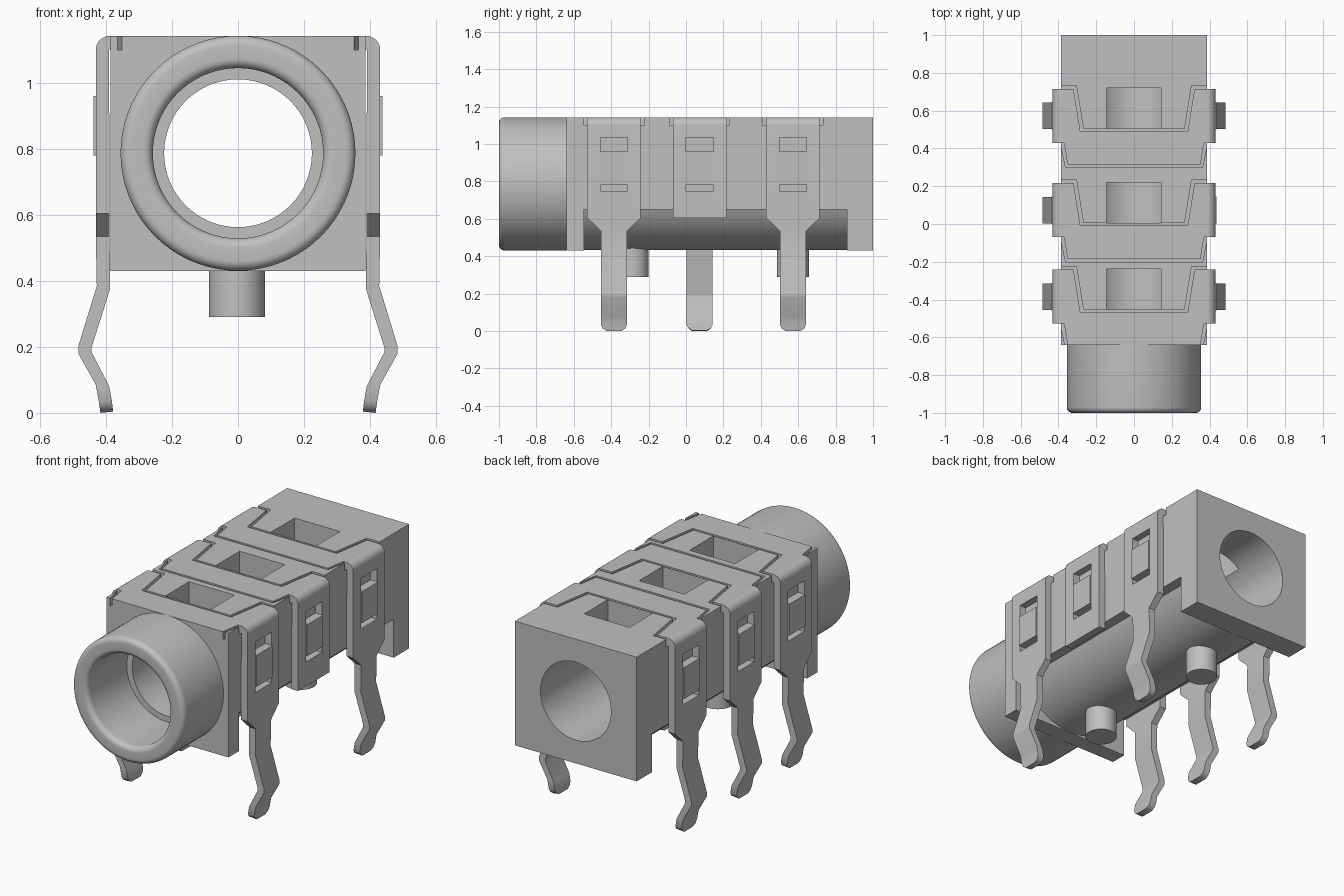
import bpy, bmesh, math
from mathutils import Matrix, Vector

old = bpy.data.objects.get("Cube")
if old:
    bpy.data.objects.remove(old, do_unlink=True)

grey = bpy.data.materials.new("light_grey")
grey.use_nodes = True
COL = (0.53, 0.53, 0.53, 1)
grey.diffuse_color = COL
bsdf = next(n for n in grey.node_tree.nodes if n.type == 'BSDF_PRINCIPLED')
bsdf.inputs["Base Color"].default_value = COL

AXIS_Z = 0.787            # height of the bore axis
TOP, BOTTOM = 1.143, 0.43
HALF = 0.387              # half width of the housing
CLIPS = {"front": -0.385, "middle": 0.073, "rear": 0.572}


def finish(name, bm):
    bmesh.ops.recalc_face_normals(bm, faces=bm.faces)
    me = bpy.data.meshes.new(name)
    bm.to_mesh(me)
    bm.free()
    me.materials.append(grey)
    ob = bpy.data.objects.new(name, me)
    bpy.context.collection.objects.link(ob)
    return ob


def activate(ob):
    bpy.ops.object.select_all(action='DESELECT')
    ob.select_set(True)
    bpy.context.view_layer.objects.active = ob


def smooth(ob):
    activate(ob)
    bpy.ops.object.shade_smooth_by_angle(angle=math.radians(35))


def box(name, x0, x1, y0, y1, z0, z1):
    bm = bmesh.new()
    bmesh.ops.create_cube(bm, size=1)
    for v in bm.verts:
        v.co = Vector(((x0 + x1) / 2 + v.co.x * (x1 - x0),
                       (y0 + y1) / 2 + v.co.y * (y1 - y0),
                       (z0 + z1) / 2 + v.co.z * (z1 - z0)))
    return finish(name, bm)


def cylinder_y(name, r, y0, y1):
    bm = bmesh.new()
    bmesh.ops.create_cone(bm, cap_ends=True, segments=64, radius1=r, radius2=r, depth=y1 - y0,
                          matrix=Matrix.Translation((0, (y0 + y1) / 2, AXIS_Z))
                          @ Matrix.Rotation(math.pi / 2, 4, 'X'))
    return finish(name, bm)


def prism(name, pts, z0, z1):
    bm = bmesh.new()
    f = bm.faces.new([bm.verts.new((x, y, z0)) for x, y in pts])
    ext = bmesh.ops.extrude_face_region(bm, geom=[f])
    for v in ext["geom"]:
        if isinstance(v, bmesh.types.BMVert):
            v.co.z = z1
    return finish(name, bm)


def boolean(ob, tool, op):
    tool.hide_render = True
    mod = ob.modifiers.new(op, 'BOOLEAN')
    mod.operation, mod.object, mod.solver = op, tool, 'EXACT'
    activate(ob)
    bpy.ops.object.modifier_apply(modifier=mod.name)
    bpy.data.objects.remove(tool, do_unlink=True)


def mirrored(right):
    return right + [(-x, y) for x, y in reversed(right)]


# Housing: front plate, upper middle block, round belly and rear block
housing = box("housing", -HALF, HALF, -0.56, 0.87, 0.65, TOP)
boolean(housing, cylinder_y("belly", 0.354, -0.6, 0.95), 'UNION')
boolean(housing, box("front_plate", -HALF, HALF, -0.64, -0.545, BOTTOM, TOP), 'UNION')
boolean(housing, box("rear_block", -HALF, HALF, 0.86, 1.0, BOTTOM, TOP), 'UNION')

# Bore, top windows and the shallow pockets that hold the clips
boolean(housing, cylinder_y("bore_cutter", 0.224, -1.2, 1.2), 'DIFFERENCE')
for c in CLIPS.values():
    pocket = mirrored([(0.5, c - 0.16), (0.386, c - 0.16), (0.362, c - 0.273)])
    pocket = pocket[::-1] + [(0.5, c + 0.16), (0.305, c + 0.16), (0.268, c - 0.068)]
    pocket += [(-x, y) for x, y in pocket[:-4:-1]]
    boolean(housing, prism("pocket_cutter", pocket, 1.1, 1.3), 'DIFFERENCE')
    boolean(housing, box("window_cutter", -0.145, 0.143, c - 0.067, c + 0.148, AXIS_Z, 1.3),
            'DIFFERENCE')
smooth(housing)


# Collar: lathed ring with rounded lips
def arc(r, y, rad, a0, a1, n=7):
    return [(r + rad * math.cos(math.radians(a0 + (a1 - a0) * i / n)),
             y + rad * math.sin(math.radians(a0 + (a1 - a0) * i / n))) for i in range(n + 1)]


profile = [(0.356, -0.63)] + arc(0.326, -0.97, 0.03, 0, -90) \
    + arc(0.288, -0.97, 0.03, -90, -180) + [(0.258, -0.64), (0.27, -0.63)]
bm = bmesh.new()
N = 72
rings = []
for i in range(N):
    a = 2 * math.pi * i / N
    rings.append([bm.verts.new((r * math.cos(a), y, AXIS_Z + r * math.sin(a))) for r, y in profile])
for i in range(N):
    p, q = rings[i], rings[(i + 1) % N]
    for j in range(len(profile)):
        k = (j + 1) % len(profile)
        bm.faces.new((p[j], p[k], q[k], q[j]))
smooth(finish("collar", bm))

# Locating pegs under the belly
for name, y in (("front_peg", -0.285), ("rear_peg", 0.572)):
    bm = bmesh.new()
    bmesh.ops.create_cone(bm, cap_ends=True, segments=40, radius1=0.085, radius2=0.085, depth=0.19,
                          matrix=Matrix.Translation((-0.003, y, 0.385)))
    smooth(finish(name, bm))

# Clip side strip: outer x, outer z, inner x, inner z, half width
BEND = []
for i in range(7):
    s, k = math.sin(i * math.pi / 12), math.cos(i * math.pi / 12)
    BEND.append((0.388 + 0.043 * s, 1.1 + 0.043 * k, 0.388 + 0.003 * s, 1.1 + 0.003 * k, 0.143))
PLATE_END = [(0.431, 0.605, 0.389, 0.605, 0.143)]
LEG = [(0.431, 0.535, 0.389, 0.535, 0.07),
       (0.428, 0.385, 0.388, 0.375, 0.07),
       (0.484, 0.202, 0.444, 0.197, 0.07),
       (0.484, 0.18, 0.444, 0.185, 0.07),
       (0.431, 0.085, 0.390, 0.08, 0.07),
       (0.422, 0.035, 0.382, 0.035, 0.07),
       (0.419, 0.014, 0.380, 0.016, 0.06),
       (0.417, 0.0, 0.378, 0.004, 0.04)]


def side_strip(name, c, side, stations):
    bm = bmesh.new()
    loops = [[bm.verts.new((side * x, y, z)) for x, z, y in
              ((ox, oz, c - h), (ox, oz, c + h), (ix, iz, c + h), (ix, iz, c - h))]
             for ox, oz, ix, iz, h in stations]
    for p, q in zip(loops, loops[1:]):
        for j in range(4):
            bm.faces.new((p[j], p[(j + 1) % 4], q[(j + 1) % 4], q[j]))
    bm.faces.new(loops[0])
    bm.faces.new(loops[-1])
    return finish(name, bm)


for pos, c in CLIPS.items():
    # Top bridge of the clip, flush with the housing top
    front = max(c - 0.258, -0.64)
    right = [(0.352, front), (0.37, c - 0.143), (0.388, c - 0.143), (0.388, c + 0.143),
             (0.32, c + 0.143), (0.284, c - 0.082)]
    prism(pos + "_clip_bridge", mirrored(right), 1.1, TOP)
    for label, side in (("left", 1), ("right", -1)):
        legged = not (pos == "middle" and side == 1)
        strip = side_strip(f"{pos}_{label}_clip_side", c, side,
                           BEND + PLATE_END + (LEG if legged else []))
        # Slots above and below the raised tab
        for z0, z1 in ((0.96, 1.035), (0.745, 0.78)):
            xs = sorted((side * 0.3, side * 0.5))
            boolean(strip, box("slot_cutter", *xs, c - 0.073, c + 0.073, z0, z1), 'DIFFERENCE')
        smooth(strip)
        xs = sorted((side * 0.392, side * 0.438))
        box(f"{pos}_{label}_clip_tab", *xs, c - 0.073, c + 0.073, 0.78, 0.96)
